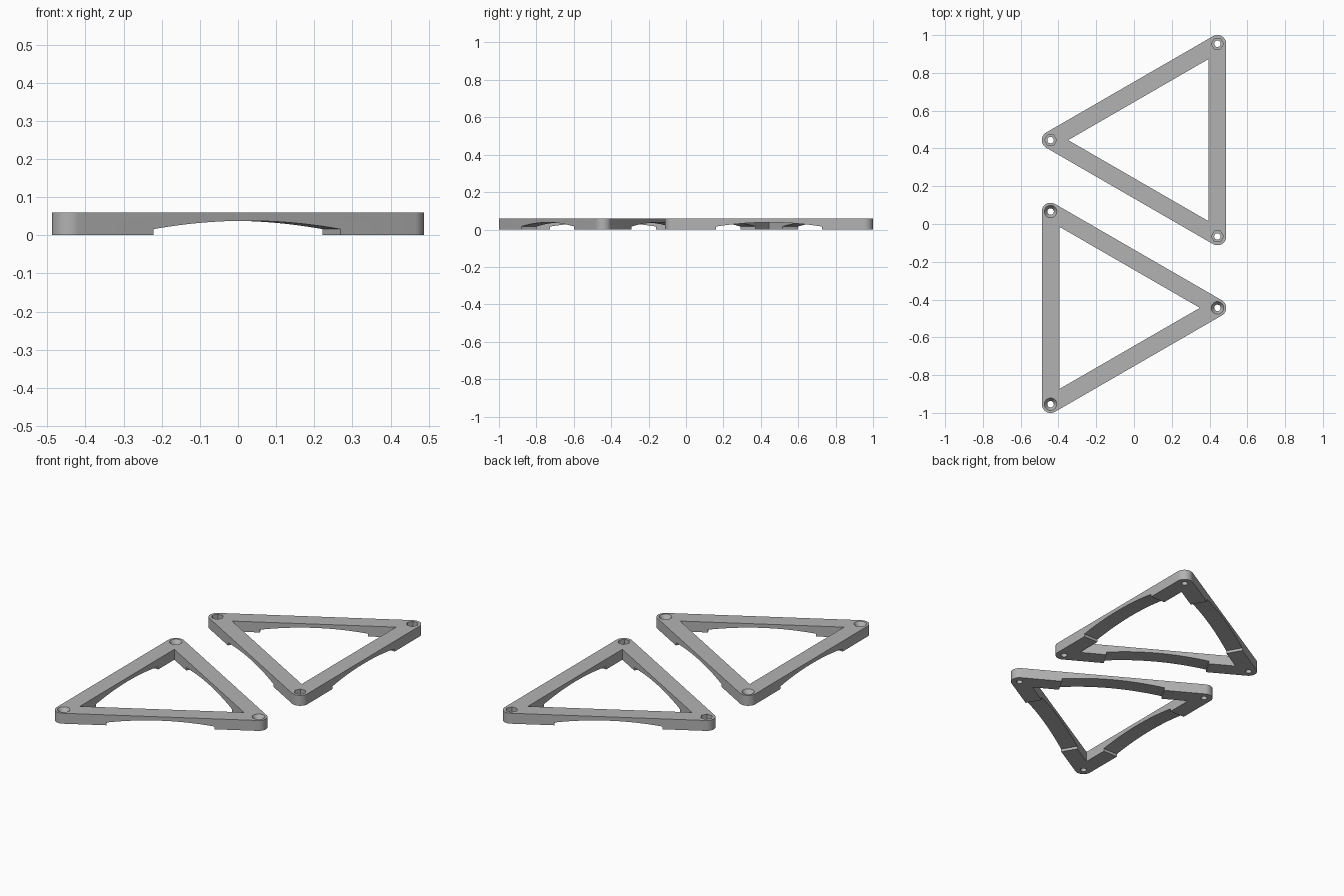
import bpy, bmesh, math
from mathutils import Matrix, Vector

if "Cube" in bpy.data.objects:
    bpy.data.objects.remove(bpy.data.objects["Cube"], do_unlink=True)

H = 0.06            # plate height
R = 0.0465          # corner radius and half the bar width
SIDE = 1.02         # distance between hole centres
INR = SIDE / (2 * math.sqrt(3))
CIRC = 2 * INR
HOLE = 0.017

grey = bpy.data.materials.new("mid grey")
grey.use_nodes = True
colour = (0.45, 0.45, 0.45, 1)
grey.diffuse_color = colour
grey.node_tree.nodes["Principled BSDF"].inputs["Base Color"].default_value = colour


def prism(name, points, direction, matrix=Matrix()):
    """Extrude a closed outline of 3D points along a direction."""
    bm = bmesh.new()
    face = bm.faces.new([bm.verts.new(p) for p in points])
    new = bmesh.ops.extrude_face_region(bm, geom=[face])["geom"]
    bmesh.ops.translate(bm, vec=direction,
                        verts=[g for g in new if isinstance(g, bmesh.types.BMVert)])
    return finish(name, bm, matrix)


def cone(name, sides, r_low, r_high, z_low, z_high, matrix):
    bm = bmesh.new()
    place = Matrix.Translation((0, 0, (z_low + z_high) / 2))
    bmesh.ops.create_cone(bm, cap_ends=True, segments=sides, radius1=r_low,
                          radius2=r_high, depth=z_high - z_low, matrix=place)
    return finish(name, bm, matrix)


def finish(name, bm, matrix):
    bmesh.ops.transform(bm, matrix=matrix, verts=bm.verts)
    bmesh.ops.recalc_face_normals(bm, faces=bm.faces)
    mesh = bpy.data.meshes.new(name)
    bm.to_mesh(mesh)
    bm.free()
    mesh.materials.append(grey)
    obj = bpy.data.objects.new(name, mesh)
    bpy.context.collection.objects.link(obj)
    return obj


def cut(obj, cutter):
    """Subtract the cutter for good, then discard it."""
    mod = obj.modifiers.new("cut", "BOOLEAN")
    mod.operation = "DIFFERENCE"
    mod.solver = "EXACT"
    mod.object = cutter
    bpy.context.view_layer.objects.active = obj
    bpy.ops.object.modifier_apply(modifier=mod.name)
    bpy.data.objects.remove(cutter, do_unlink=True)


def polar(radius, angle, z=0):
    return Vector((radius * math.cos(angle), radius * math.sin(angle), z))


def triangle_frame(name, hex_pockets):
    # Rounded outer triangle, one corner pointing to +x
    corners = [i * math.tau / 3 for i in range(3)]
    outline = []
    for a in corners:
        for k in range(17):
            outline.append(polar(CIRC, a) + polar(R, a + math.radians(-60 + 7.5 * k)))
    frame = prism(name, outline, (0, 0, H))

    # Sharp inner triangle opening
    inner = [polar(2 * (INR - R), a, -0.1) for a in corners]
    cut(frame, prism("opening_cutter", inner, (0, 0, 0.3)))

    # Shallow arch under every bar, with a step at each end
    half, low, high = 0.283, 0.016, 0.038
    arch = [Vector((INR - 0.07, -half, -0.05)), Vector((INR - 0.07, half, -0.05))]
    for k in range(25):
        t = 1 - k / 12
        arch.append(Vector((INR - 0.07, half * t, high - (high - low) * t * t)))
    for a in corners:
        turn = Matrix.Rotation(a + math.pi / 3, 4, "Z")
        cut(frame, prism("arch_cutter", arch, (0.14, 0, 0), turn))

    # Screw holes with either hexagonal nut pockets or countersinks
    for a in corners:
        place = Matrix.Translation(polar(CIRC, a))
        cut(frame, cone("hole_cutter", 32, HOLE, HOLE, -0.05, 0.1, place))
        if hex_pockets:
            cut(frame, cone("nut_cutter", 6, 0.032, 0.032, 0.032, 0.1,
                            place @ Matrix.Rotation(math.pi / 2, 4, "Z")))
        else:
            slope = (0.033 - HOLE) / 0.024
            top = H + 0.01
            cut(frame, cone("sink_cutter", 32, HOLE - 0.002 * slope, 0.033 + 0.01 * slope,
                            H - 0.026, top, place))

    bpy.ops.object.select_all(action="DESELECT")
    frame.select_set(True)
    bpy.context.view_layer.objects.active = frame
    bpy.ops.object.shade_smooth_by_angle(angle=math.radians(30))
    return frame


# Front frame points to +x, back frame is turned half way round
OFFSET = Vector((0.4417 - CIRC, -0.444, 0))
front = triangle_frame("front_frame", False)
front.location = OFFSET
back = triangle_frame("back_frame", True)
back.location = -OFFSET
back.rotation_euler.z = math.pi
